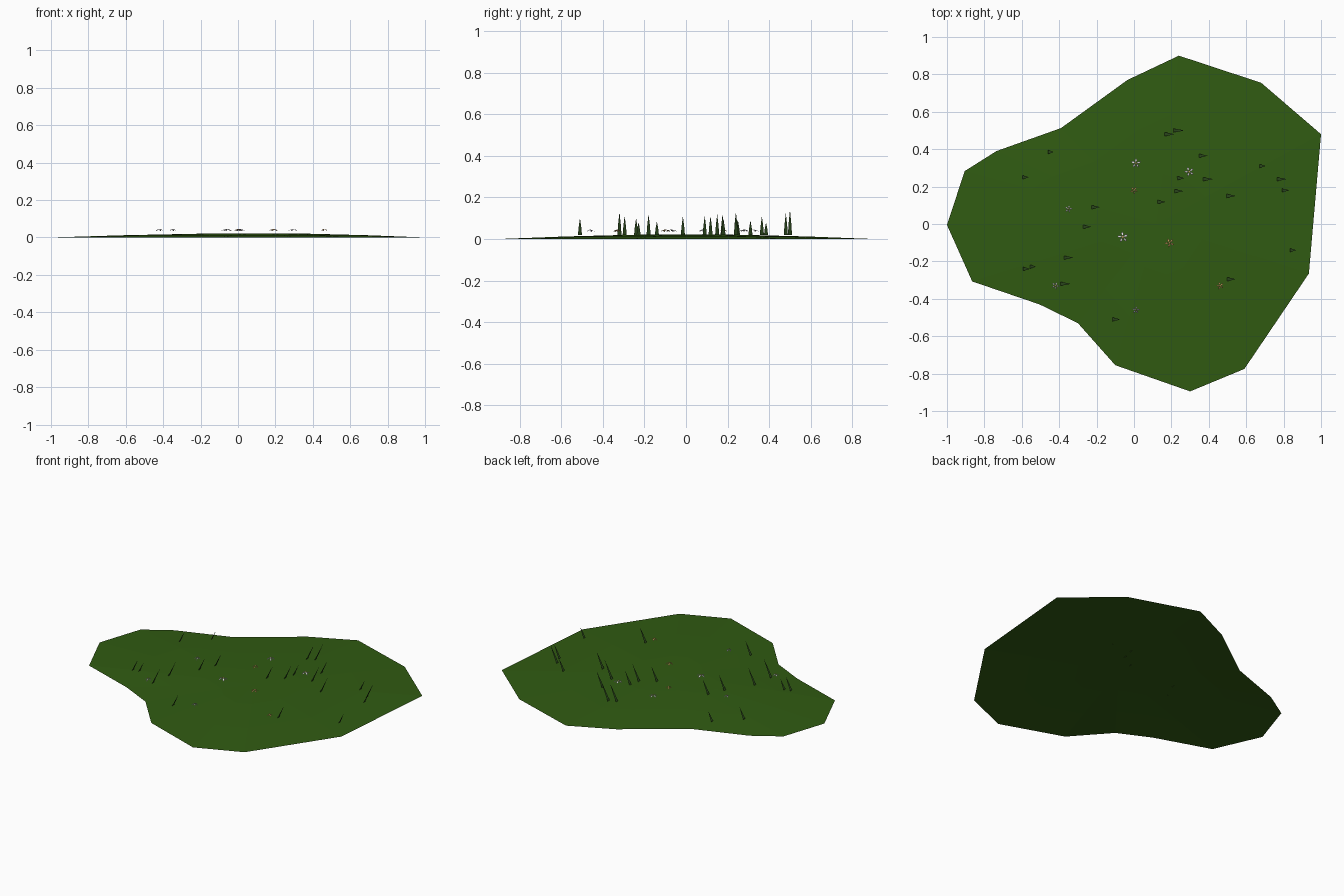
import bpy, math

if "Cube" in bpy.data.objects:
    bpy.data.objects.remove(bpy.data.objects["Cube"])


def material(name, rgb):
    m = bpy.data.materials.new(name)
    m.diffuse_color = (*rgb, 1)
    m.use_nodes = True
    m.node_tree.nodes["Principled BSDF"].inputs["Base Color"].default_value = m.diffuse_color
    return m


GRASS = material("grass green", (0.03, 0.105, 0.006))
BLADE = material("blade green", (0.035, 0.09, 0.018))
WHITE = material("petal white", (0.75, 0.72, 0.75))
LILAC = material("petal lilac", (0.55, 0.48, 0.65))
ORANGE = material("petal orange", (0.75, 0.42, 0.14))
YELLOW = material("flower centre yellow", (0.7, 0.5, 0.12))


def make(name, verts, faces, mats, indices=None):
    me = bpy.data.meshes.new(name)
    me.from_pydata(verts, [], faces)
    for m in mats:
        me.materials.append(m)
    for i, p in enumerate(me.polygons):
        p.material_index = indices[i] if indices else 0
    ob = bpy.data.objects.new(name, me)
    bpy.context.collection.objects.link(ob)


# Ground patch: irregular outline scaled inward into a very shallow mound
outline = [(0.24, 0.9), (-0.035, 0.77), (-0.39, 0.513), (-0.735, 0.39),
           (-0.905, 0.283), (-1, -0.005), (-0.865, -0.307), (-0.505, -0.43),
           (-0.3, -0.53), (-0.1, -0.755), (0.3, -0.895), (0.59, -0.775),
           (0.935, -0.265), (1, 0.48), (0.68, 0.755)]
n = len(outline)
cx, cy = 0.12, 0.0
verts, faces = [], []
for s, z in [(1, 0), (0.65, 0.012), (0.3, 0.02)]:
    verts += [(cx + (x - cx) * s, cy + (y - cy) * s, z) for x, y in outline]
verts.append((cx, cy, 0.022))
for i in range(n):
    j = (i + 1) % n
    for r in (0, n):
        faces.append((r + i, r + j, r + n + j, r + n + i))
    faces.append((2 * n + i, 2 * n + j, 3 * n))
make("ground_patch", verts, faces, [GRASS])

# Grass blades: tapered flat strips leaning to the right (x, y, tip height)
blades = [(-.445, .385, .08), (-.58, .25, .09), (.19, .48, .125), (.24, .50, .14),
          (.37, .365, .11), (.395, .24, .13), (.25, .245, .1), (.24, .176, .12),
          (.147, .118, .11), (-.205, .09, .11), (-.25, -.015, .11), (-.35, -.18, .12),
          (-.575, -.24, .1), (-.54, -.228, .08), (-.366, -.32, .13), (-.094, -.51, .1),
          (.52, -.295, .11), (.85, -.14, .085), (.687, .31, .09), (.79, .24, .125),
          (.81, .18, .1), (.52, .15, .12)]
verts, faces = [], []
for x, y, top in blades:
    z0, b = 0.018, len(verts)
    lean = (top - z0) * 0.48
    for t, w in [(0, 0.01), (0.5, 0.006)]:
        for side in (-1, 1):
            verts.append((x + lean * (t - 0.5), y + side * w, z0 + (top - z0) * t))
    verts.append((x + lean / 2, y, top))
    faces += [(b, b + 1, b + 3, b + 2), (b + 2, b + 3, b + 4)]
make("grass_blades", verts, faces, [BLADE])


# Flowers: five drooping petals around a small centre
def flower(name, x, y, r, mat, turn):
    verts, faces, idx = [(x, y, 0.046)], [], []

    def point(a, d, z):
        verts.append((x + d * r * math.cos(a), y + d * r * math.sin(a), z))
        return len(verts) - 1
    for k in range(5):
        a = turn + k * math.tau / 5
        l, m, rt = point(a - .36, .62, .041), point(a, 1, .034), point(a + .36, .62, .041)
        faces.append((0, l, m, rt))
        idx.append(0)
    ring = [point(k * math.tau / 6, .2, .047) for k in range(6)]
    faces.append(ring)
    idx.append(1)
    make(name, verts, faces, [mat, YELLOW], idx)


flowers = [(.01, .325, .028, WHITE), (.295, .28, .028, WHITE), (0, .18, .021, ORANGE),
           (-.35, .08, .021, WHITE), (-.06, -.07, .031, WHITE), (.19, -.1, .026, ORANGE),
           (-.42, -.33, .022, WHITE), (.01, -.46, .02, LILAC), (.46, -.33, .021, ORANGE)]
for i, (x, y, r, mat) in enumerate(flowers):
    flower(f"flower_{i + 1}", x, y, r, mat, 0.3 + i * 0.35)
